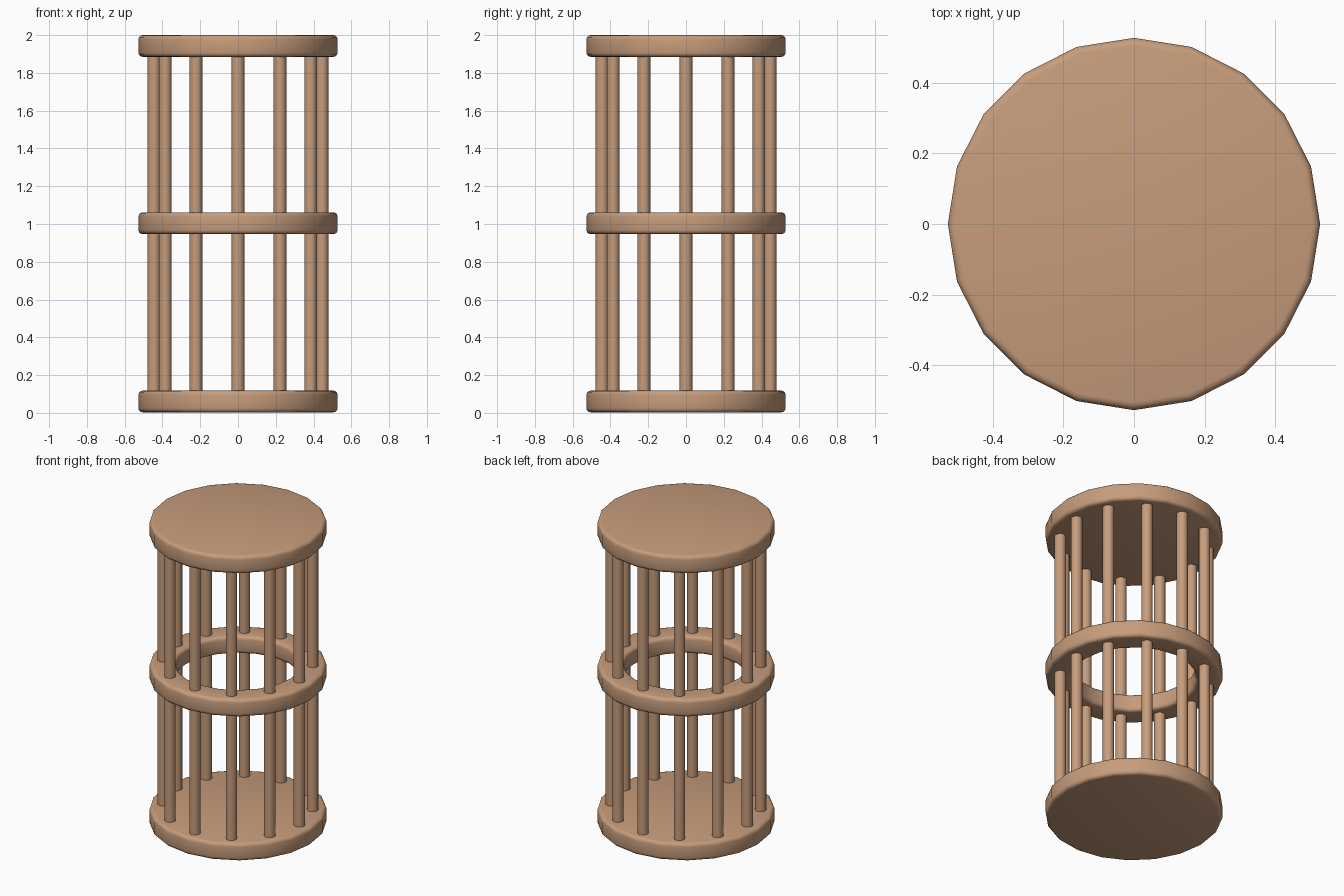
import bpy, bmesh, math

if "Cube" in bpy.data.objects:
    bpy.data.objects.remove(bpy.data.objects["Cube"])

wood = bpy.data.materials.new("light_wood")
wood.diffuse_color = (0.57, 0.335, 0.2, 1)
wood.use_nodes = True
wood.node_tree.nodes["Principled BSDF"].inputs["Base Color"].default_value = wood.diffuse_color

SIDES = 20
R_OUT, R_IN, H, BEV = 0.527, 0.37, 0.115, 0.022
R_ROD, RODS = 0.445, 12


def finish(bm, name, angle=40):
    bmesh.ops.recalc_face_normals(bm, faces=bm.faces)
    me = bpy.data.meshes.new(name)
    bm.to_mesh(me)
    bm.free()
    ob = bpy.data.objects.new(name, me)
    bpy.context.collection.objects.link(ob)
    me.materials.append(wood)
    bpy.ops.object.select_all(action='DESELECT')
    ob.select_set(True)
    bpy.context.view_layer.objects.active = ob
    bpy.ops.object.shade_smooth_by_angle(angle=math.radians(angle))
    return ob


def corner(r, z, dr, dz, flip):
    """Rounded profile corner: from the flat face to the wall (or reversed)."""
    pts = []
    for i in range(4):
        a = math.radians(30 * i)
        pts.append((r - dr * BEV * (1 - math.sin(a)), z - dz * BEV * (1 - math.cos(a))))
    return pts[::-1] if flip else pts


def lathe(name, profile, closed):
    """Spin a profile; open profiles get flat caps at both ends."""
    bm = bmesh.new()
    rings = []
    for r, z in profile:
        rings.append([bm.verts.new((r * math.cos(2 * math.pi * i / SIDES),
                                    r * math.sin(2 * math.pi * i / SIDES), z))
                      for i in range(SIDES)])
    n = len(rings)
    for k in range(n if closed else n - 1):
        a, b = rings[k], rings[(k + 1) % n]
        for i in range(SIDES):
            j = (i + 1) % SIDES
            bm.faces.new((a[i], a[j], b[j], b[i]))
    if not closed:
        bm.faces.new(rings[0])
        bm.faces.new(rings[-1])
    return finish(bm, name)


def outer(z0):
    return corner(R_OUT, z0 + H, 1, 1, False) + corner(R_OUT, z0, 1, -1, True)


# solid end discs
lathe("bottom_disc", outer(0.003), False)
lathe("top_disc", outer(2.0 - H), False)

# open middle ring
z0 = 1.004 - H / 2
inner = corner(R_IN, z0, -1, -1, False) + corner(R_IN, z0 + H, -1, 1, True)
lathe("middle_ring", outer(z0) + inner, True)

# vertical bars
for k in range(RODS):
    a = 2 * math.pi * k / RODS
    bm = bmesh.new()
    bmesh.ops.create_cone(bm, cap_ends=True, segments=16,
                          radius1=0.034, radius2=0.034, depth=1.88)
    bmesh.ops.translate(bm, verts=bm.verts,
                        vec=(R_ROD * math.cos(a), R_ROD * math.sin(a), 1.0))
    finish(bm, f"bar_{k + 1}")
